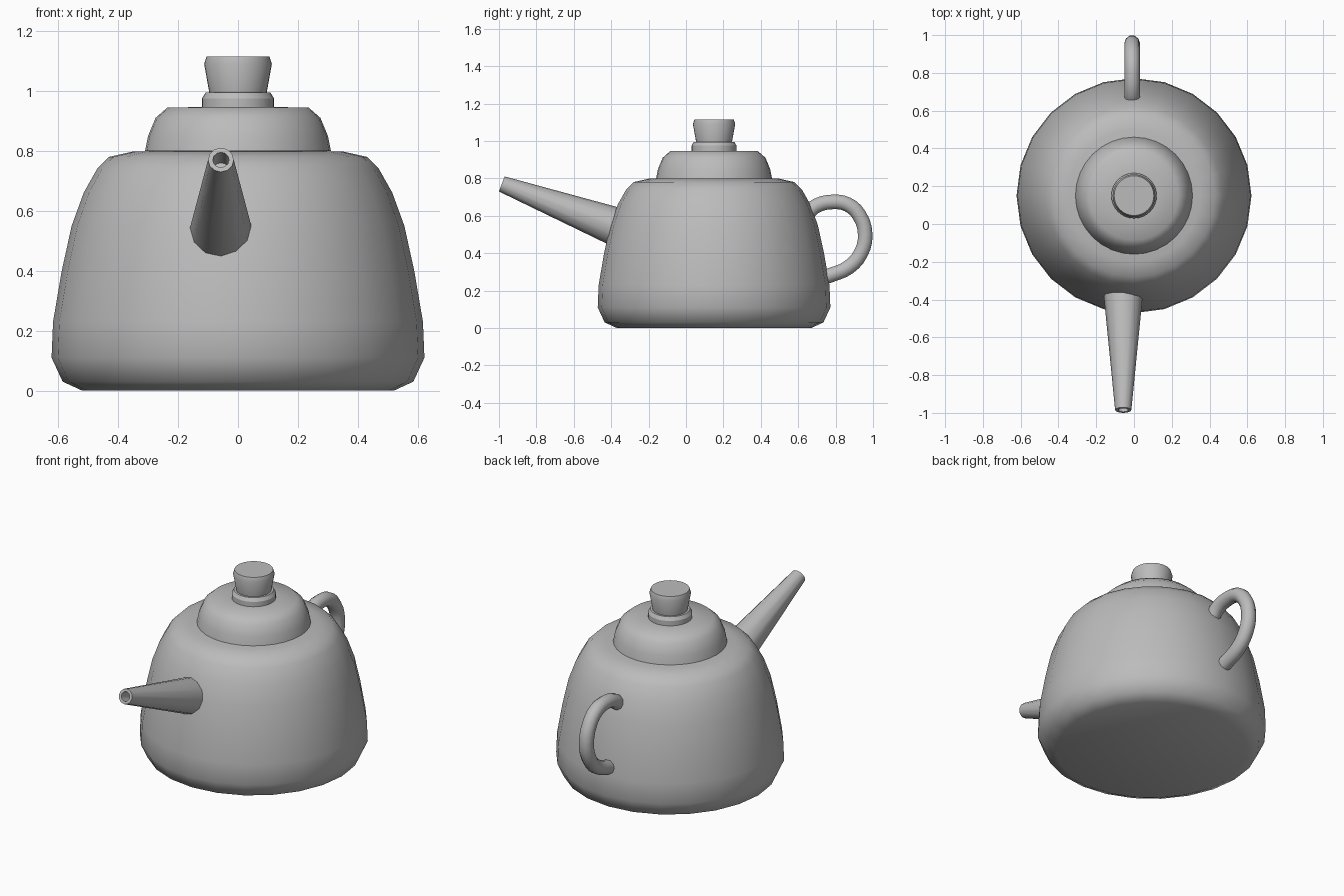
import bpy, math
from mathutils import Vector

cube = bpy.data.objects.get("Cube")
if cube:
    bpy.data.objects.remove(cube)

CENTRE = Vector((0, 0.15, 0))

grey = bpy.data.materials.new("plain grey")
grey.use_nodes = True
colour = (0.5, 0.5, 0.5, 1)
grey.diffuse_color = colour
grey.node_tree.nodes["Principled BSDF"].inputs["Base Color"].default_value = colour


def loft(name, rings, sharp=50):
    """Skin a list of equal-length point rings and close both ends."""
    n = len(rings[0])
    verts = [p for ring in rings for p in ring]
    faces = [(k * n + i, k * n + (i + 1) % n, (k + 1) * n + (i + 1) % n, (k + 1) * n + i)
             for k in range(len(rings) - 1) for i in range(n)]
    faces.append(tuple(reversed(range(n))))
    faces.append(tuple(range(len(verts) - n, len(verts))))
    mesh = bpy.data.meshes.new(name)
    mesh.from_pydata(verts, [], faces)
    mesh.materials.append(grey)
    obj = bpy.data.objects.new(name, mesh)
    bpy.context.collection.objects.link(obj)
    bpy.ops.object.select_all(action='DESELECT')
    obj.select_set(True)
    bpy.context.view_layer.objects.active = obj
    bpy.ops.object.shade_smooth_by_angle(angle=math.radians(sharp))
    return obj


def ring(centre, radius, axis, sides):
    """Circle of points around an axis."""
    side = Vector((1, 0, 0)) if abs(axis.x) < 0.9 else Vector((0, 1, 0))
    other = axis.cross(side).normalized()
    return [centre + radius * (math.cos(a) * side + math.sin(a) * other)
            for a in (math.tau * i / sides for i in range(sides))]


def lathe(name, profile, sides, sharp=50):
    up = Vector((0, 0, 1))
    return loft(name, [ring(CENTRE + up * z, r, up, sides) for r, z in profile], sharp)


# Body, lid and knob are turned shapes on one axis
lathe("body", [(0.52, 0), (0.585, 0.03), (0.622, 0.11), (0.617, 0.23), (0.588, 0.4),
               (0.555, 0.55), (0.515, 0.66), (0.47, 0.74), (0.43, 0.78), (0.35, 0.798),
               (0.2, 0.8)], 24)
lathe("lid", [(0.31, 0.8), (0.3, 0.85), (0.275, 0.91), (0.235, 0.945), (0.1, 0.946)], 32)
lathe("knob_collar", [(0.12, 0.944), (0.12, 0.975), (0.108, 0.995)], 32, 30)
lathe("knob", [(0.095, 0.99), (0.113, 1.09), (0.105, 1.115)], 32, 35)

# Tapered spout with a recessed hole at the tip
base, tip = Vector((-0.057, -0.33, 0.525)), Vector((-0.057, -0.985, 0.77))
axis = (tip - base).normalized()
loft("spout", [ring(base, 0.108, axis, 12), ring(tip, 0.043, axis, 12),
               ring(tip, 0.027, axis, 12), ring(tip - axis * 0.1, 0.027, axis, 12)])

# Round handle swept along a curve in the side plane
path = [(0.65, 0.615), (0.7, 0.655), (0.785, 0.674), (0.865, 0.66), (0.925, 0.605),
        (0.958, 0.5), (0.935, 0.4), (0.87, 0.325), (0.78, 0.285), (0.7, 0.26)]
curve = bpy.data.curves.new("handle_path", 'CURVE')
curve.dimensions = '3D'
spline = curve.splines.new('BEZIER')
spline.bezier_points.add(len(path) - 1)
for point, (y, z) in zip(spline.bezier_points, path):
    point.co = (-0.01, y, z)
    point.handle_left_type = point.handle_right_type = 'AUTO'
spline.resolution_u = 3
spline.use_smooth = True
curve.bevel_depth = 0.041
curve.bevel_resolution = 3
curve.use_fill_caps = True
curve.materials.append(grey)
handle = bpy.data.objects.new("handle", curve)
bpy.context.collection.objects.link(handle)
